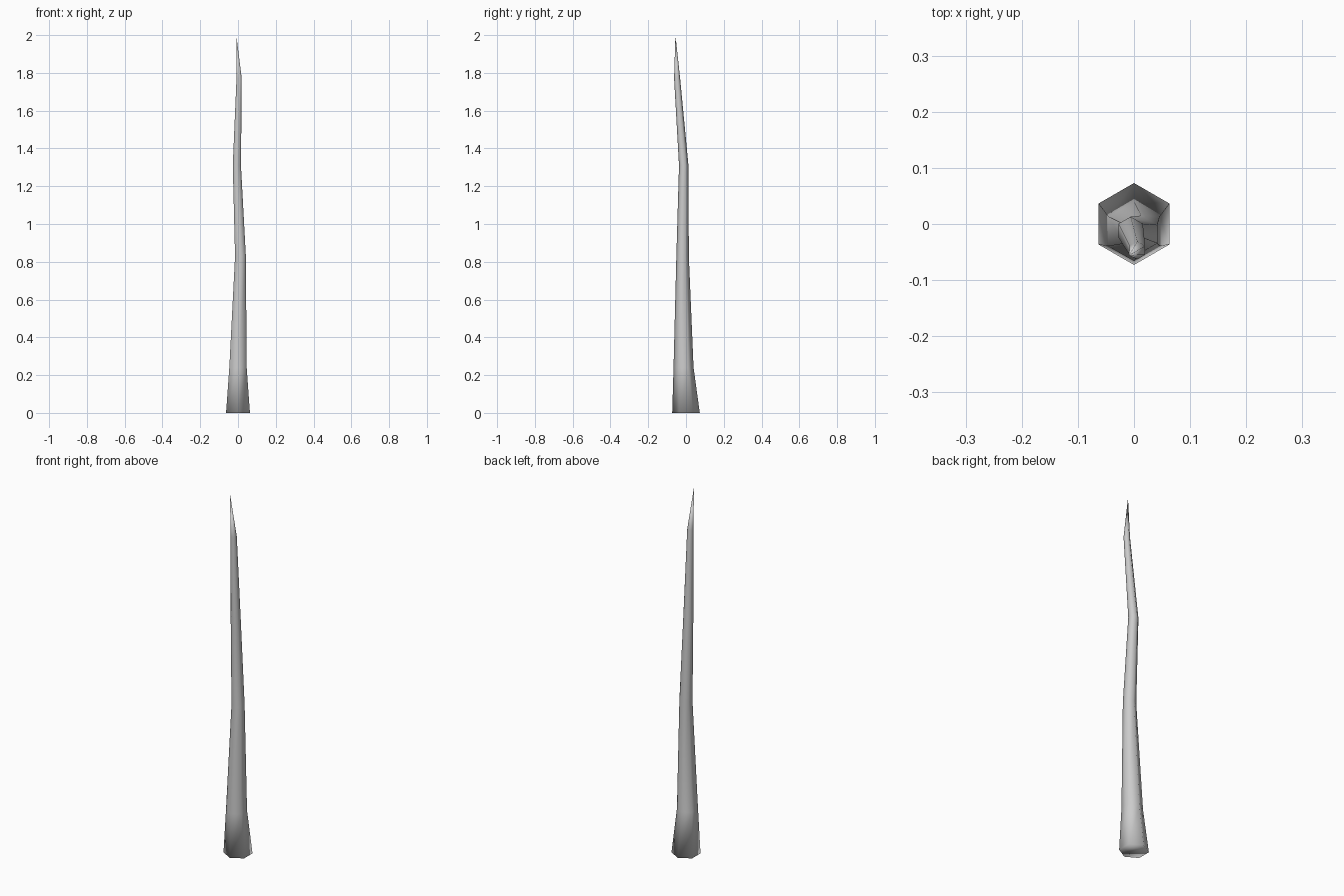
import bpy, bmesh, math

if "Cube" in bpy.data.objects:
    bpy.data.objects.remove(bpy.data.objects["Cube"])

# Trunk cross-sections, bottom to top: centre x, centre y, height, radius
RINGS = [
    (0.0, 0.0, 0.0, 0.073),
    (0.0, -0.013, 0.24, 0.053),
    (0.013, -0.018, 0.83, 0.033),
    (-0.006, -0.012, 1.31, 0.025),
    (0.006, -0.047, 1.77, 0.016),
]
TIP = (-0.009, -0.056, 2.0)
SIDES = 6

bm = bmesh.new()


def add_ring(cx, cy, z, r):
    angles = [math.pi / 2 + i * math.tau / SIDES for i in range(SIDES)]
    return [bm.verts.new((cx + r * math.cos(a), cy + r * math.sin(a), z)) for a in angles]


# Crooked tapering sides
rings = [add_ring(*ring) for ring in RINGS]
for low, high in zip(rings, rings[1:]):
    for i in range(SIDES):
        j = (i + 1) % SIDES
        bm.faces.new((low[i], low[j], high[j], high[i]))

# Pointed top
tip = bm.verts.new(TIP)
for i in range(SIDES):
    bm.faces.new((rings[-1][i], rings[-1][(i + 1) % SIDES], tip))

# Flat base
bm.faces.new(rings[0][::-1])

bmesh.ops.recalc_face_normals(bm, faces=bm.faces)
for face in bm.faces:
    face.smooth = True

mesh = bpy.data.meshes.new("bare_trunk")
bm.to_mesh(mesh)
bm.free()
bpy.context.collection.objects.link(bpy.data.objects.new("bare_trunk", mesh))
